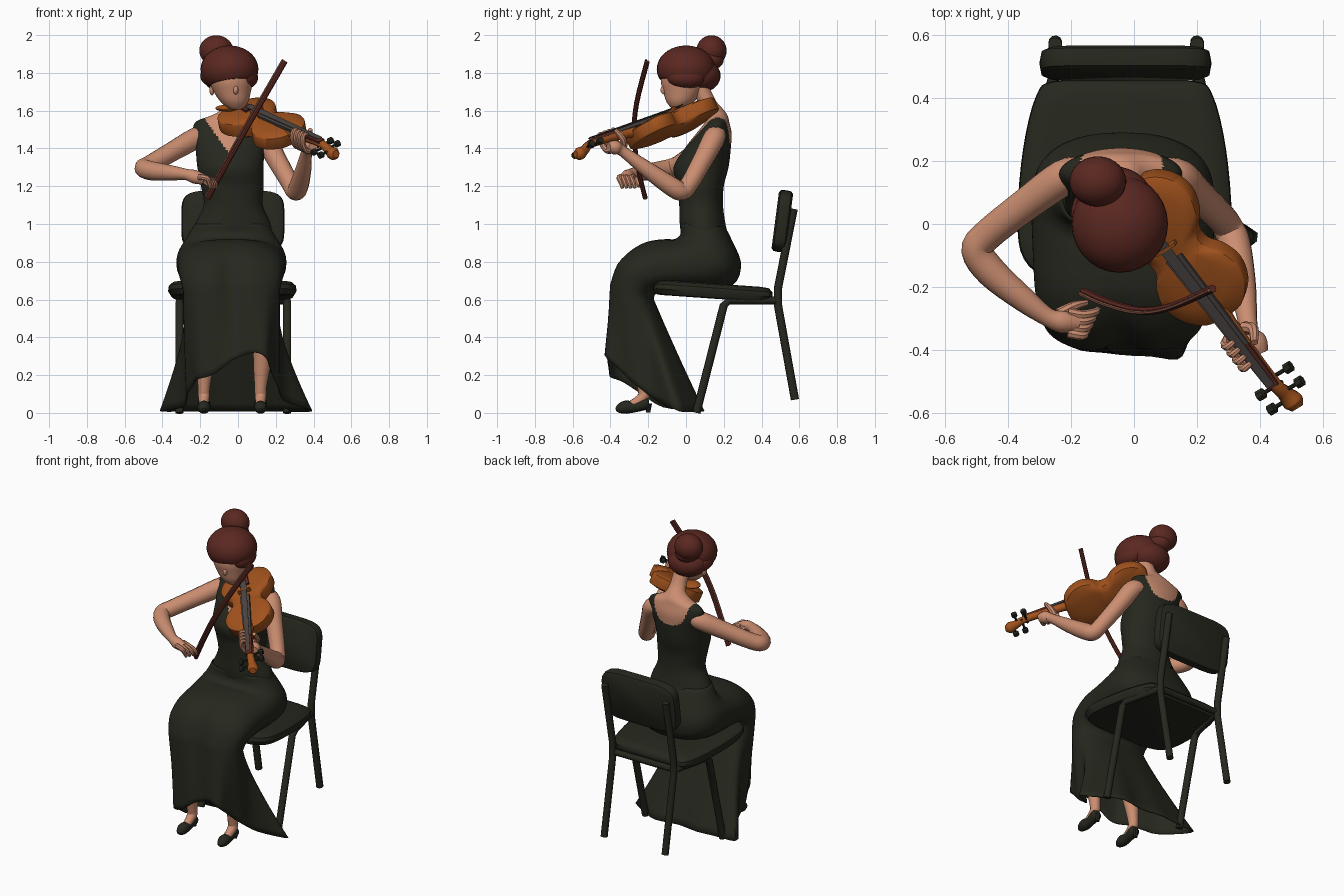
import bpy, bmesh, math
from mathutils import Vector, Matrix

if "Cube" in bpy.data.objects:
    bpy.data.objects.remove(bpy.data.objects["Cube"])

def material(name, rgb):
    m = bpy.data.materials.new(name)
    m.diffuse_color = (*rgb, 1)
    m.use_nodes = True
    m.node_tree.nodes["Principled BSDF"].inputs["Base Color"].default_value = m.diffuse_color
    return m

DARK = material("dark_cloth", (0.019, 0.021, 0.013))
SKIN = material("skin", (0.60, 0.27, 0.165))
HAIR = material("red_brown_hair", (0.105, 0.021, 0.015))
WOOD = material("orange_wood", (0.36, 0.085, 0.012))
GREY = material("grey_fittings", (0.07, 0.06, 0.055))
PALE = material("bow_strands", (0.25, 0.09, 0.06))
TAU = 2 * math.pi

def spline(keys, n):
    """Catmull-Rom resampling of a list of number tuples."""
    out = []
    for i in range(len(keys) - 1):
        a, b = keys[max(i - 1, 0)], keys[i]
        c, d = keys[i + 1], keys[min(i + 2, len(keys) - 1)]
        for k in range(n):
            t = k / n
            out.append(tuple(0.5 * (2*q + (r-p)*t + (2*p-5*q+4*r-s)*t*t + (3*q-p-3*r+s)*t**3)
                             for p, q, r, s in zip(a, b, c, d)))
    return out + [tuple(keys[-1])]

def finish(name, bm, mats, rule=None, matrix=None, angle=40):
    bmesh.ops.recalc_face_normals(bm, faces=bm.faces)
    for f in bm.faces:
        f.smooth = True
        if rule:
            f.material_index = rule(f.calc_center_median())
    me = bpy.data.meshes.new(name)
    bm.to_mesh(me)
    bm.free()
    me.set_sharp_from_angle(angle=math.radians(angle))
    for m in mats:
        me.materials.append(m)
    ob = bpy.data.objects.new(name, me)
    if matrix:
        ob.matrix_world = matrix
    bpy.context.collection.objects.link(ob)
    return ob

def skin_rings(name, rings, mats, caps=True, **kw):
    bm = bmesh.new()
    rows = [[bm.verts.new(p) for p in r] for r in rings]
    n = len(rows[0])
    for a, b in zip(rows, rows[1:]):
        for i in range(n):
            bm.faces.new((a[i], a[(i+1) % n], b[(i+1) % n], b[i]))
    if caps:
        bm.faces.new(rows[0])
        bm.faces.new(rows[-1])
    return finish(name, bm, mats, **kw)

def stack(name, keys, mats, n=4, segs=40, **kw):
    """Horizontal ellipses (cx, cy, z, half_x, half_y)."""
    rings = [[(x + a*math.sin(TAU*i/segs), y - b*math.cos(TAU*i/segs), z) for i in range(segs)]
             for x, y, z, a, b in spline(keys, n)]
    return skin_rings(name, rings, mats, **kw)

def tube(name, keys, mat, n=4, segs=14, **kw):
    """Round limb through (x, y, z, radius)."""
    pts = spline(keys, n)
    P = [Vector(p[:3]) for p in pts]
    side, rings = None, []
    for i, p in enumerate(P):
        t = (P[min(i+1, len(P)-1)] - P[max(i-1, 0)]).normalized()
        side = (side - t * side.dot(t)).normalized() if side else t.orthogonal().normalized()
        up, r = t.cross(side), pts[i][3]
        rings.append([p + r*(side*math.cos(TAU*j/segs) + up*math.sin(TAU*j/segs)) for j in range(segs)])
    return skin_rings(name, rings, [mat], **kw)

def slab(name, outline, layers, mat, matrix):
    """Flat outline stacked in (height, scale) layers."""
    cx = sum(p[0] for p in outline) / len(outline)
    cy = sum(p[1] for p in outline) / len(outline)
    return skin_rings(name, [[(cx + (x-cx)*s, cy + (y-cy)*s, h) for x, y in outline]
                             for h, s in layers], [mat], matrix=matrix)

def ball(name, c, r, mat, cut=None):
    bm = bmesh.new()
    bmesh.ops.create_uvsphere(bm, u_segments=28, v_segments=18, radius=1)
    bmesh.ops.transform(bm, matrix=Matrix.Translation(c) @ Matrix.Diagonal((*r, 1)), verts=bm.verts)
    if cut:
        bmesh.ops.bisect_plane(bm, geom=bm.verts[:] + bm.edges[:] + bm.faces[:], plane_co=cut[0],
                               plane_no=cut[1], clear_inner=True)
        bmesh.ops.holes_fill(bm, edges=[e for e in bm.edges if e.is_boundary])
    return finish(name, bm, [mat])

# --- chair ---
half = spline([(0, .46), (.22, .455), (.28, .41), (.322, .24), (.34, .02), (.32, -.11), (.23, -.17), (0, -.18)], 4)
seat = half + [(-x, y) for x, y in half[-2:0:-1]]
slab("seat", seat, [(-.042, .85), (-.038, .95), (-.01, 1), (.015, .99), (.033, .93), (.038, .8)], DARK,
     Matrix.Translation((-.03, 0, .657)) @ Matrix.Rotation(-.07, 4, 'X'))
rounded = []
for i in range(40):
    c, s = math.cos(TAU*i/40), math.sin(TAU*i/40)
    rounded.append((.273*math.copysign(abs(c)**.4, c), .165*math.copysign(abs(s)**.4, s)))
slab("backrest", rounded, [(-.038, .9), (-.028, .98), (0, 1), (.028, .98), (.038, .9)], DARK,
     Matrix.Translation((-.027, .51, 1.015)) @ Matrix.Rotation(math.pi/2 - .13, 4, 'X'))
for sx, side in ((-1, "right"), (1, "left")):
    xr, xf = -.025 + sx*.225, -.025 + sx*.285
    tube(f"rear_leg_{side}", [(xr, .577, .07, .022), (xr, .487, .57, .022), (xr, .487, .66, .022), (xr, .57, 1.08, .022)],
         DARK, n=1, segs=10)
    tube(f"front_leg_{side}", [(xf, .055, 0, .022), (xf, .2, .57, .022), (xf, .23, .595, .02), (xr, .48, .595, .02)],
         DARK, n=1, segs=10)
tube("rear_rail", [(-.25, .48, .6, .02), (.2, .48, .6, .02)], DARK, n=1, segs=10)

# --- skirt: hips, lap, then drape to a hem that is raised in front ---
SEG, CX = 56, -.035
def lap_ring(ay, az, by, bz, w, cleft):
    ring = []
    for i in range(SEG):
        c, s = math.cos(TAU*i/SEG), math.sin(TAU*i/SEG)
        c, s = (math.copysign(abs(v)**.85, v) for v in (c, s))
        dip = cleft * max(c, 0) * math.exp(-(s*w/.06)**2)
        ring.append(Vector((CX + s*w, (ay+by)/2 + (ay-by)/2*c + dip, (az+bz)/2 + (az-bz)/2*c)))
    return ring
lap = spline([(-.03, 1, .2, 1, .195, 0), (-.03, .945, .25, .9, .24, 0), (-.06, .92, .29, .8, .275, 0),
              (-.1, .92, .27, .7, .29, 0), (-.16, .915, .18, .65, .29, 0), (-.23, .9, 0, .64, .285, .01),
              (-.3, .86, -.1, .64, .28, .02), (-.37, .79, -.16, .63, .27, .035), (-.41, .68, -.17, .6, .255, .04)], 3)
rings = [lap_ring(*k) for k in lap]
knee = rings[-1]
hem_keys = [(-.03, -.41, .28), (.09, -.43, .32), (.165, -.4, .27), (.2, -.28, .16), (.26, -.15, .06),
            (.39, -.03, .01), (.2, .08, .01), (0, .085, .01), (-.2, .085, .01), (-.41, .07, .01),
            (-.3, -.12, .03), (-.26, -.25, .11), (-.23, -.35, .17), (-.14, -.41, .2), (-.03, -.41, .28)]
hem = [Vector(p) for p in spline(hem_keys, 4)[:-1]]
for k in range(1, 15):
    f = k / 14
    row = []
    for i in range(SEG):
        p = knee[i].lerp(hem[i], f)
        p.x = knee[i].x + (hem[i].x - knee[i].x) * f**1.4
        fold = 1 + .03*f*math.cos(9*TAU*i/SEG)
        mid = Vector((CX, -.2, p.z))
        row.append(mid + (p - mid)*fold)
    rings.append(row)
skirt = skin_rings("skirt", rings, [DARK], caps=False, angle=60)
mod = skirt.modifiers.new("thickness", 'SOLIDIFY')
mod.thickness = .006

# --- torso: sleeveless bodice with V front and scooped back ---
def bodice(p):
    dx = abs(p.x + .04)
    if p.z > 1.567:
        return 1
    if p.y < .155:
        return int(dx < .13 * (p.z - 1.36) / .19)
    return int(p.z > 1.42 + 480*dx**4)
stack("torso", [(-.035, .1, .94, .215, .125), (-.027, .088, 1, .2, .121), (-.025, .08, 1.1, .157, .116),
                (-.03, .078, 1.2, .166, .122), (-.04, .08, 1.3, .175, .145), (-.042, .115, 1.4, .183, .122),
                (-.042, .148, 1.48, .196, .093), (-.042, .165, 1.54, .182, .064), (-.04, .163, 1.575, .1, .057),
                (-.03, .145, 1.605, .06, .054), (-.025, .11, 1.65, .05, .05), (-.025, .07, 1.73, .05, .05)],
      [DARK, SKIN], n=10, segs=96, rule=bodice)

# --- head and hair ---
stack("head", [(-.01, -.045, 1.605, .02, .02), (-.013, -.04, 1.618, .045, .042), (-.02, -.03, 1.65, .075, .075),
               (-.03, -.02, 1.7, .098, .1), (-.037, -.015, 1.76, .115, .118), (-.04, 0, 1.83, .12, .12),
               (-.04, 0, 1.9, .08, .08)], [SKIN])
ball("nose", (-.012, -.115, 1.71), (.014, .02, .024), SKIN)
ball("ear", (-.138, .005, 1.715), (.014, .022, .034), SKIN)
ball("hair", (-.045, .0, 1.82), (.153, .155, .125), HAIR, cut=((-.04, -.15, 1.77), (-.12, .2, 1)))
ball("nape_hair", (-.065, .075, 1.785), (.125, .108, .09), HAIR)
ball("right_hair", (-.125, .03, 1.785), (.075, .1, .06), HAIR)
ball("left_hair", (.04, .0, 1.775), (.066, .1, .06), HAIR)
ball("bun", (-.115, .135, 1.918), (.09, .08, .081), HAIR)
ball("bun_base", (-.095, .11, 1.87), (.075, .09, .06), HAIR)

# --- arms and bow hand ---
tube("right_arm", [(-.165, .165, 1.47, .045), (-.22, .15, 1.455, .058), (-.345, .06, 1.385, .053), (-.465, -.035, 1.315, .05),
                   (-.498, -.085, 1.295, .05), (-.45, -.155, 1.28, .05), (-.35, -.24, 1.27, .04),
                   (-.275, -.295, 1.262, .03), (-.23, -.31, 1.25, .036), (-.18, -.315, 1.235, .028)], SKIN)
for k in range(4):
    y, d = -.28 - .022*k, .01*k
    tube(f"bow_finger_{k+1}", [(-.21, y, 1.25, .016), (-.165, y - .008, 1.243, .015),
                               (-.125 - d, y, 1.222, .013), (-.115 - d, y + .01, 1.19, .009)], SKIN, n=3, segs=8)
tube("bow_thumb", [(-.24, -.285, 1.25, .018), (-.19, -.26, 1.23, .015), (-.15, -.25, 1.2, .01)], SKIN, n=3, segs=8)
tube("left_arm", [(.085, .165, 1.47, .045), (.14, .15, 1.455, .058), (.205, .09, 1.34, .053), (.277, .02, 1.215, .048),
                  (.302, -.02, 1.175, .05), (.32, -.07, 1.195, .052), (.345, -.2, 1.285, .043),
                  (.365, -.335, 1.385, .029), (.385, -.375, 1.405, .038), (.4, -.41, 1.405, .028)], SKIN)

# --- legs and shoes ---
for x, side in ((-.18, "right"), (.12, "left")):
    tube(f"{side}_leg", [(x, -.31, .03, .022), (x, -.23, .08, .03), (x, -.225, .14, .033),
                         (x + .01, -.24, .3, .05), (x + .02, -.28, .5, .055)], SKIN)
    tube(f"{side}_shoe", [(x, -.195, .055, .015), (x, -.21, .052, .033), (x, -.27, .033, .03),
                          (x, -.32, .03, .035), (x, -.355, .022, .024), (x, -.372, .018, .008)], DARK)
    tube(f"{side}_heel", [(x, -.2, .05, .02), (x, -.2, .002, .011)], DARK, n=1, segs=8)

# --- violin, in its own frame: y along the neck, z out of the belly ---
tail = Vector((-.025, .125, 1.605))
along = Vector((.59, -.76, -.268)).normalized()
wide = Vector((.77, .49, .394))
wide = (wide - along * wide.dot(along)).normalized()
belly = along.cross(wide)
M = Matrix((-wide, along, belly)).transposed().to_4x4()
M.translation = tail
half = spline([(0, 0), (.09, .012), (.145, .06), (.163, .13), (.14, .2), (.1, .25), (.098, .3), (.13, .345),
               (.148, .41), (.125, .48), (.07, .53), (0, .54)], 4)
outline = half + [(-x, y) for x, y in half[-2:0:-1]]
slab("violin_body", outline, [(-.06, .5), (-.054, .75), (-.04, .98), (-.033, 1), (.025, 1), (.03, .98),
                              (.042, .75), (.048, .5)], WOOD, M)
def bar(name, quad, z0, z1, mat):
    slab(name, quad, [(z0, .96), (z1, 1)], mat, M)
bar("fingerboard", [(-.03, .27), (.03, .27), (.024, .64), (-.024, .64)], .045, .062, GREY)
bar("upper_fingerboard", [(-.024, .64), (.024, .64), (.02, .81), (-.02, .81)], .045, .062, HAIR)
bar("tailpiece", [(-.018, .03), (.018, .03), (.032, .17), (-.032, .17)], .045, .06, HAIR)
bar("bridge", [(-.04, .225), (.04, .225), (.04, .235), (-.04, .235)], .04, .075, WOOD)
bar("strings", [(-.02, .15), (.02, .15), (.014, .8), (-.014, .8)], .07, .073, GREY)
ball("chin_rest", M @ Vector((.07, .05, .055)), (.06, .05, .018), WOOD)
tube("violin_neck", [(0, .5, .01, .035), (0, .56, .028, .026), (0, .79, .04, .022), (0, .86, .02, .026),
                     (0, .9, .01, .035), (0, .925, .015, .02)], WOOD, segs=10, matrix=M)
for k in range(4):
    s = 1 if k % 2 else -1
    y = .79 + .03*k
    tube(f"peg_{k+1}", [(-.02*s, y, .025, .007), (.05*s, y, .025, .007), (.055*s, y, .025, .018),
                        (.078*s, y, .025, .018)], DARK, n=1, segs=8, matrix=M)

# --- fingers curled over the neck, thumb opposite ---
for k in range(4):
    y = .61 + .03*k
    tube(f"neck_finger_{k+1}", [(.0, y, -.03, .018), (.038, y, -.015, .016), (.05, y, .04, .015),
                                (.032, y, .078, .013), (.01, y, .068, .009)], SKIN, n=3, segs=8, matrix=M)
tube("neck_thumb", [(-.005, .62, -.03, .022), (-.04, .63, .0, .018), (-.042, .65, .06, .012)],
     SKIN, n=3, segs=8, matrix=M)

# --- bow ---
stick = [(.25, -.205, 1.86), (.12, -.262, 1.635), (.02, -.275, 1.46), (-.08, -.25, 1.28), (-.16, -.215, 1.135)]
tube("bow_stick", [(*p, .013) for p in stick], HAIR, segs=8)
tube("bow_hair", [(x - .013, y - .006, z + .01, .006) for x, y, z in stick], PALE, segs=6)
